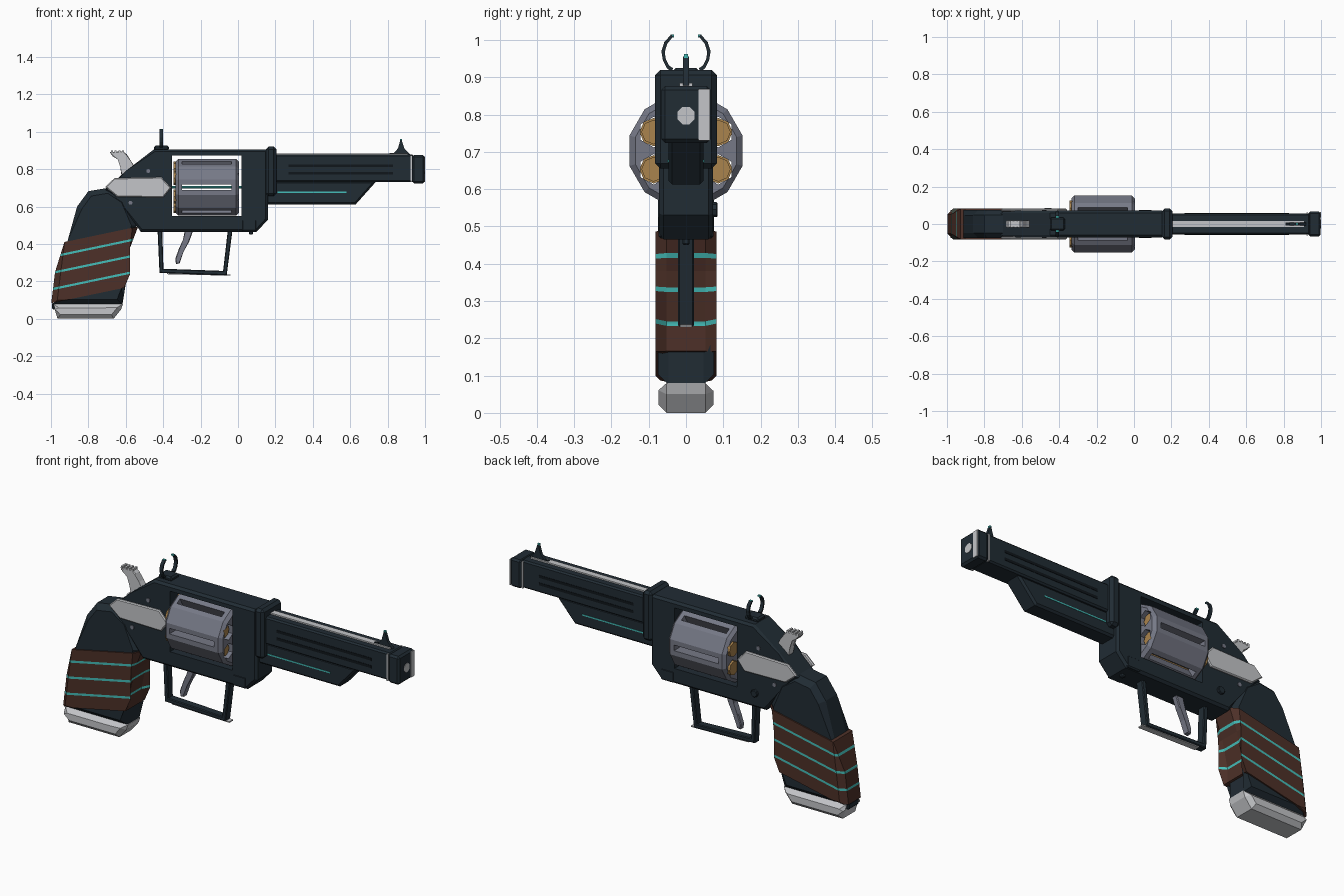
import bpy, bmesh, math
from mathutils import Vector, Matrix

if "Cube" in bpy.data.objects:
    bpy.data.objects.remove(bpy.data.objects["Cube"])


def material(name, rgb):
    m = bpy.data.materials.new(name)
    m.use_nodes = True
    m.diffuse_color = (*rgb, 1)
    m.node_tree.nodes["Principled BSDF"].inputs["Base Color"].default_value = (*rgb, 1)
    return m


DARK = material("dark blue steel", (0.015, 0.025, 0.034))
BLACK = material("black groove", (0.005, 0.008, 0.011))
LIGHT = material("light steel", (0.55, 0.56, 0.58))
GREY = material("grey steel", (0.18, 0.19, 0.24))
WOOD = material("brown grip", (0.075, 0.03, 0.021))
BRASS = material("brass", (0.4, 0.23, 0.075))
CYAN = material("cyan glow", (0.06, 0.52, 0.49))


def finish(name, bm, *mats):
    bmesh.ops.recalc_face_normals(bm, faces=bm.faces)
    me = bpy.data.meshes.new(name)
    bm.to_mesh(me)
    bm.free()
    for m in mats:
        me.materials.append(m)
    ob = bpy.data.objects.new(name, me)
    bpy.context.collection.objects.link(ob)
    return ob


def prism_mesh(pts, half, chamfer=0, axis="y", mid=0):
    """Extrude a side profile (x, z), or a front one (y, z), evenly about mid."""
    def place(a, d, z):
        return (a, mid + d, z) if axis == "y" else (mid + d, a, z)
    bm = bmesh.new()
    rims = [[bm.verts.new(place(a, d, z)) for a, z in pts] for d in (-half, half)]
    caps = [bm.faces.new(r) for r in rims]
    for i in range(len(pts)):
        j = (i + 1) % len(pts)
        bm.faces.new((rims[0][i], rims[0][j], rims[1][j], rims[1][i]))
    if chamfer:
        edges = [e for f in caps for e in f.edges]
        bmesh.ops.bevel(bm, geom=edges, offset=chamfer, segments=1, affect="EDGES")
    return bm


def prism(name, pts, half, mat, chamfer=0, axis="y", mid=0):
    return finish(name, prism_mesh(pts, half, chamfer, axis, mid), mat)


def box(name, lo, hi, mat, chamfer=0):
    lo, hi = Vector(lo), Vector(hi)
    bm = bmesh.new()
    bmesh.ops.create_cube(bm, size=1, matrix=Matrix.Translation((lo + hi) / 2) @ Matrix.Diagonal((*(hi - lo), 1)))
    if chamfer:
        bmesh.ops.bevel(bm, geom=bm.edges[:], offset=chamfer, segments=1, affect="EDGES")
    return finish(name, bm, mat)


def rod(name, x0, x1, y, z, r, sides, mat, chamfer=0, turn=0):
    """Cylinder lying along x."""
    bm = bmesh.new()
    bmesh.ops.create_cone(bm, cap_ends=True, segments=sides, radius1=r, radius2=r, depth=x1 - x0,
                          matrix=Matrix.Translation(((x0 + x1) / 2, y, z)) @ Matrix.Rotation(turn, 4, "X")
                          @ Matrix.Rotation(math.pi / 2, 4, "Y"))
    if chamfer:
        ends = [e for f in bm.faces if abs(f.normal.x) > 0.9 for e in f.edges]
        bmesh.ops.bevel(bm, geom=ends, offset=chamfer, segments=1, affect="EDGES")
    return finish(name, bm, mat)


def cut(ob, cutters):
    for c in cutters:
        m = ob.modifiers.new("cut", "BOOLEAN")
        m.operation, m.solver, m.object = "DIFFERENCE", "EXACT", c
    bpy.context.view_layer.update()
    me = bpy.data.meshes.new_from_object(ob.evaluated_get(bpy.context.evaluated_depsgraph_get()))
    ob.modifiers.clear()
    ob.data = me
    for c in cutters:
        bpy.data.objects.remove(c)


# Frame with cylinder window
frame = prism("frame", [(-0.45, 0.905), (0.16, 0.905), (0.16, 0.53), (0.10, 0.465), (-0.52, 0.465),
                        (-0.62, 0.63), (-0.71, 0.69), (-0.60, 0.79)], 0.072, DARK, 0.012)
cut(frame, [box("window_cutter", (-0.352, -0.3, 0.548), (0.018, 0.3, 0.872), DARK)])

# Cylinder: bored chambers, slots between them, cartridges and glowing axle
AXIS = 0.703
drum = rod("cylinder", -0.335, 0.005, 0, AXIS, 0.157, 12, GREY, 0.016, math.radians(15))
tools = []
for k in range(6):
    a = math.radians(30 + 60 * k)
    y, z = 0.1 * math.cos(a), AXIS + 0.1 * math.sin(a)
    tools.append(rod("chamber_cutter", -0.4, 0.1, y, z, 0.041, 6, GREY, 0, a))
    rod(f"cartridge_{k + 1}", -0.325, -0.015, y, z, 0.033, 8, BRASS)
    rod(f"cartridge_rim_{k + 1}", -0.345, -0.325, y, z, 0.038, 8, BRASS)
for k in range(3):
    slot = box("slot_cutter", (-0.30, -0.3, -0.015), (-0.035, 0.3, 0.015), GREY)
    slot.matrix_world = Matrix.Translation((0, 0, AXIS)) @ Matrix.Rotation(math.radians(60 * k), 4, "X")
    tools.append(slot)
cut(drum, tools)
rod("cylinder_axle", -0.36, 0.03, 0, AXIS, 0.007, 8, CYAN)

# Barrel, collar, under-barrel lug and muzzle
box("collar", (0.15, -0.083, 0.655), (0.205, 0.083, 0.92), DARK, 0.014)
box("barrel", (0.19, -0.057, 0.73), (0.94, 0.057, 0.877), DARK, 0.008)
box("top_rail", (0.205, -0.017, 0.87), (0.91, 0.017, 0.884), LIGHT)
box("top_rail_slot", (0.81, -0.008, 0.88), (0.91, 0.008, 0.886), BLACK)
prism("barrel_lug", [(0.15, 0.735), (0.74, 0.735), (0.63, 0.612), (0.15, 0.612)], 0.047, DARK, 0.01)
box("muzzle_ring", (0.922, -0.062, 0.73), (0.93, 0.062, 0.873), LIGHT)
box("muzzle", (0.932, -0.066, 0.724), (0.998, 0.066, 0.876), DARK, 0.01)
box("muzzle_plate", (0.995, 0.034, 0.73), (0.9995, 0.064, 0.868), LIGHT)
rod("bore", 0.994, 1.0, 0, 0.797, 0.025, 8, LIGHT, 0, math.radians(22.5))
box("front_frame_block", (0.02, -0.074, 0.468), (0.1, 0.074, 0.53), DARK, 0.006)

# Paired side details
SIDE_PLATE = [(-0.71, 0.705), (-0.66, 0.752), (-0.41, 0.757), (-0.358, 0.70), (-0.40, 0.648), (-0.645, 0.652)]
HORN = [(0.040, 0.915), (0.052, 0.925), (0.062, 0.945), (0.066, 0.97), (0.058, 0.995), (0.040, 1.014),
        (0.034, 1.010), (0.050, 0.990), (0.057, 0.968), (0.054, 0.948), (0.046, 0.932), (0.034, 0.924)]
for side, s in (("left_hand", -1), ("right_hand", 1)):
    prism("side_plate_" + side, SIDE_PLATE, 0.008, LIGHT, 0.005, mid=s * 0.074)
    prism("rear_sight_horn_" + side, [(s * y, z) for y, z in HORN], 0.009, DARK, 0, "x", -0.41)
    box("horn_tip_" + side, (-0.418, s * 0.037 - 0.005, 1.006), (-0.402, s * 0.037 + 0.005, 1.014), CYAN)
    for i, z in enumerate((0.778, 0.818)):
        box(f"barrel_groove_{i + 1}_{side}", (0.27, s * 0.057 - 0.002, z - 0.007),
            (0.83, s * 0.057 + 0.002, z + 0.007), BLACK)
    box("lug_glow_" + side, (0.21, s * 0.047 - 0.002, 0.672), (0.58, s * 0.047 + 0.002, 0.679), CYAN)
    for i, (x, z) in enumerate(((-0.48, 0.79), (-0.575, 0.62))):
        ring = [(x + 0.011 * math.cos(t * math.pi / 4), z + 0.011 * math.sin(t * math.pi / 4)) for t in range(8)]
        prism(f"screw_{i + 1}_{side}", ring, 0.004, GREY, mid=s * 0.072)
ring = [(-0.46 + 0.02 * math.cos(t * math.pi / 4), 0.545 + 0.02 * math.sin(t * math.pi / 4)) for t in range(8)]
prism("release_button", ring, 0.008, DARK, 0.003, mid=0.077)
box("frame_pin", (0.06, -0.01, 0.45), (0.08, 0.01, 0.47), DARK, 0.004)

# Sights
box("rear_sight_base", (-0.45, -0.035, 0.90), (-0.37, 0.035, 0.925), DARK, 0.008)
prism("front_sight", [(0.825, 0.878), (0.855, 0.91), (0.868, 0.955), (0.875, 0.955), (0.89, 0.91), (0.92, 0.878)],
      0.008, DARK)
box("front_sight_tip", (0.866, -0.006, 0.952), (0.876, 0.006, 0.962), CYAN)

# Hammer and trigger
prism("hammer", [(-0.685, 0.89), (-0.67, 0.868), (-0.64, 0.855), (-0.625, 0.81), (-0.62, 0.74), (-0.53, 0.76),
                 (-0.55, 0.81), (-0.575, 0.84), (-0.595, 0.88), (-0.615, 0.895)], 0.02, LIGHT, 0.004)
for i in range(4):
    x = -0.68 + 0.02 * i
    box(f"hammer_ridge_{i + 1}", (x, -0.02, 0.88), (x + 0.011, 0.02, 0.9), LIGHT)
prism("trigger", [(-0.24, 0.47), (-0.262, 0.41), (-0.295, 0.36), (-0.312, 0.295), (-0.332, 0.293), (-0.335, 0.32),
                  (-0.318, 0.37), (-0.29, 0.42), (-0.285, 0.47)], 0.016, GREY, 0.004)

# Trigger guard
prism("guard_rear", [(-0.43, 0.47), (-0.405, 0.47), (-0.398, 0.25), (-0.42, 0.25)], 0.022, DARK, 0.004)
prism("guard_front", [(-0.055, 0.47), (-0.03, 0.47), (-0.06, 0.235), (-0.082, 0.235)], 0.022, DARK, 0.004)
prism("guard_base", [(-0.42, 0.268), (-0.06, 0.255), (-0.06, 0.232), (-0.42, 0.245)], 0.022, DARK, 0.004)
prism("guard_plate", [(-0.38, 0.244), (-0.04, 0.236), (-0.04, 0.23), (-0.38, 0.238)], 0.016, LIGHT)

# Grip core and butt
prism("grip_core", [(-0.80, 0.682), (-0.69, 0.70), (-0.60, 0.64), (-0.54, 0.50), (-0.585, 0.38), (-0.62, 0.24),
                    (-0.618, 0.075), (-0.985, 0.075), (-0.965, 0.25), (-0.91, 0.42), (-0.86, 0.60)],
      0.075, DARK, 0.028)
prism("butt_cap", [(-0.985, 0.08), (-0.615, 0.08), (-0.625, 0.05), (-0.665, 0), (-0.965, 0), (-0.98, 0.05)],
      0.074, LIGHT, 0.022)
box("butt_heel", (-0.995, -0.045, 0.05), (-0.97, 0.045, 0.085), DARK, 0.006)

# Wrapped grip sleeve, sliced on a slant into brown bands and glowing lines
SLOPE = 0.21
normal = Vector((-SLOPE, 0, 1))


def level(h):
    return Vector((-1, 0, h))


bm = prism_mesh([(-0.90, 0.50), (-0.53, 0.52), (-0.535, 0.49), (-0.577, 0.38), (-0.608, 0.24), (-0.608, 0.07),
                 (-1.0, 0.07), (-0.978, 0.25), (-0.925, 0.42)], 0.082, 0.03)
for h, sign in ((0.395, 1), (0.083, -1)):
    got = bmesh.ops.bisect_plane(bm, geom=bm.verts[:] + bm.edges[:] + bm.faces[:], plane_co=level(h),
                                 plane_no=normal * sign, clear_outer=True)
    bmesh.ops.edgeloop_fill(bm, edges=[e for e in got["geom_cut"] if isinstance(e, bmesh.types.BMEdge)])
lines = (0.157, 0.244, 0.33)
for h in lines:
    for d in (-0.006, 0.006):
        bmesh.ops.bisect_plane(bm, geom=bm.verts[:] + bm.edges[:] + bm.faces[:], plane_co=level(h + d),
                               plane_no=normal)
for f in bm.faces:
    c = f.calc_center_median()
    h = c.z - SLOPE * (c.x + 1)
    f.material_index = int(any(abs(h - k) < 0.005 for k in lines))
finish("grip_sleeve", bm, WOOD, CYAN)
